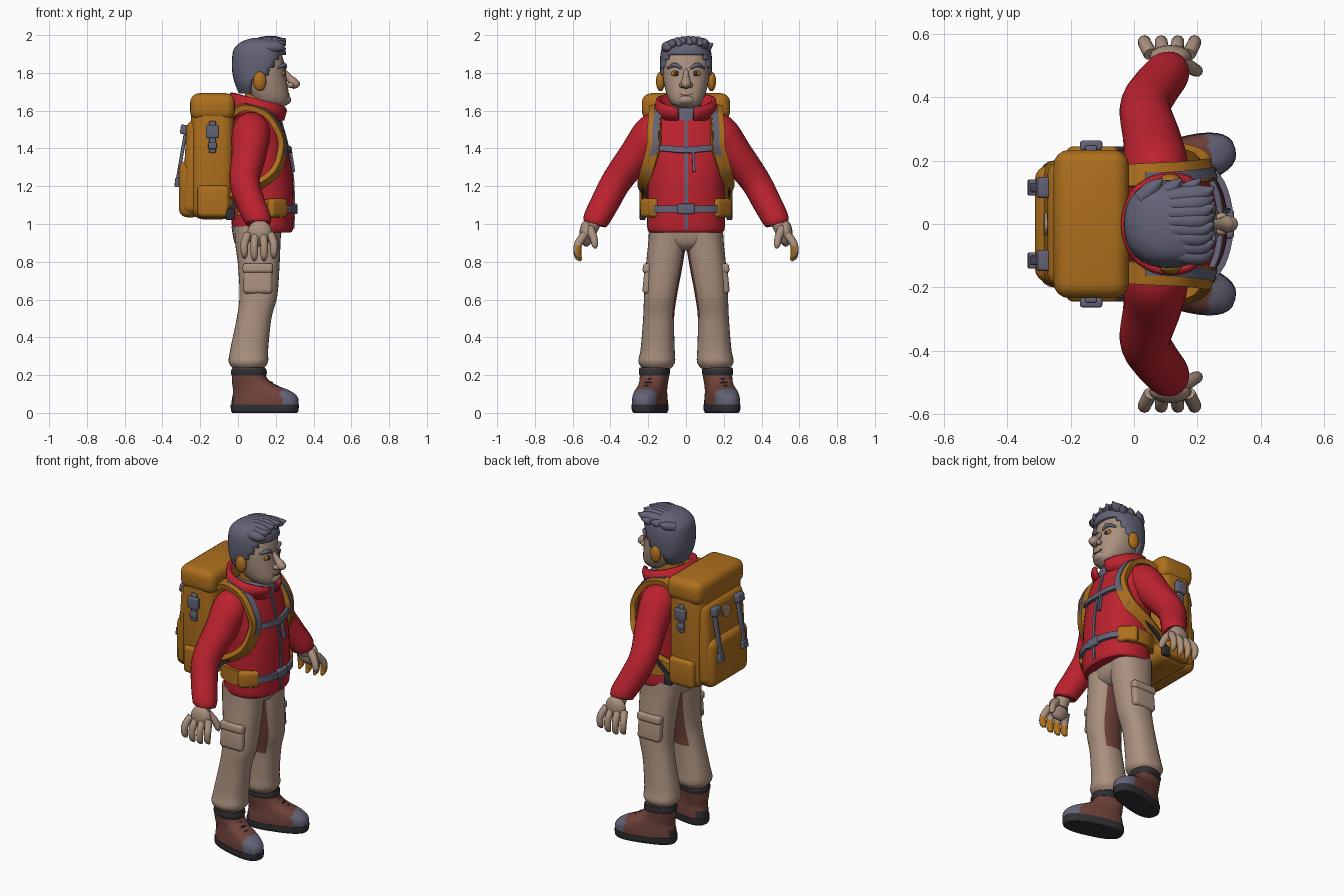
import bpy, bmesh, math
from mathutils import Vector, Matrix
from mathutils.bvhtree import BVHTree

if "Cube" in bpy.data.objects:
    bpy.data.objects.remove(bpy.data.objects["Cube"], do_unlink=True)


def material(name, *rgb):
    m = bpy.data.materials.new(name)
    m.use_nodes = True
    m.diffuse_color = (*rgb, 1)
    m.node_tree.nodes["Principled BSDF"].inputs["Base Color"].default_value = (*rgb, 1)
    return m


RED = material("jacket red", 0.5, 0.016, 0.028)
MUSTARD = material("mustard", 0.42, 0.16, 0.012)
TAN = material("tan", 0.4, 0.28, 0.21)
SLATE = material("slate", 0.125, 0.125, 0.185)
BROWN = material("boot brown", 0.16, 0.055, 0.042)
DARK = material("charcoal", 0.03, 0.03, 0.036)


def finish(name, bm, mats, rule=None):
    """Turn a bmesh into an object; rule(face) picks the colour of each face."""
    bmesh.ops.recalc_face_normals(bm, faces=bm.faces)
    if rule:
        for f in bm.faces:
            f.material_index = int(rule(f))
    me = bpy.data.meshes.new(name)
    bm.to_mesh(me)
    bm.free()
    for m in mats if isinstance(mats, tuple) else (mats,):
        me.materials.append(m)
    ob = bpy.data.objects.new(name, me)
    bpy.context.collection.objects.link(ob)
    bpy.ops.object.select_all(action="DESELECT")
    ob.select_set(True)
    bpy.context.view_layer.objects.active = ob
    bpy.ops.object.shade_smooth_by_angle(angle=math.radians(40))
    return ob


def smooth(pts, k=5):
    """Catmull-Rom resampling of tuples of any length."""
    p = [pts[0], *pts, pts[-1]]
    out = []
    for i in range(1, len(p) - 2):
        for j in range(k):
            t = j / k
            out.append([0.5 * (2 * b + (c - a) * t + (2 * a - 5 * b + 4 * c - d) * t * t
                        + (3 * b - a - 3 * c + d) * t ** 3)
                        for a, b, c, d in zip(*p[i - 1:i + 3])])
    return out + [list(pts[-1])]


def skin(rings):
    bm = bmesh.new()
    vs = [[bm.verts.new(v) for v in r] for r in rings]
    n = len(vs[0])
    for a, b in zip(vs, vs[1:]):
        for i in range(n):
            bm.faces.new((a[i], a[(i + 1) % n], b[(i + 1) % n], b[i]))
    bm.faces.new(vs[0])
    bm.faces.new(vs[-1])
    return bm


def loft(name, secs, mats, rule=None, power=2.3, n=32):
    """Horizontal superellipse sections: x, y, z, half depth, half width."""
    def point(x, y, z, rx, ry, a):
        c, s = math.cos(a), math.sin(a)
        return (x + rx * math.copysign(abs(c) ** (2 / power), c),
                y + ry * math.copysign(abs(s) ** (2 / power), s), z)
    rings = [[point(*q, math.tau * i / n) for i in range(n)] for q in smooth(secs)]
    return finish(name, skin(rings), mats, rule)


def tube(name, pts, mats, rule=None, n=14):
    """Round tube through x, y, z, radius."""
    q = smooth(pts)
    c = [Vector(p[:3]) for p in q]
    span = c[-1] - c[0]
    ref = Vector([float(i == min(range(3), key=lambda k: abs(span[k]))) for i in range(3)])
    rings = []
    for i, p in enumerate(c):
        t = c[min(i + 1, len(c) - 1)] - c[max(i - 1, 0)]
        u = t.cross(ref).normalized()
        v = t.cross(u).normalized()
        rings.append([p + q[i][3] * (u * math.cos(a) + v * math.sin(a))
                      for a in (math.tau * k / n for k in range(n))])
    return finish(name, skin(rings), mats, rule)


def band(name, pts, width, thick, mat, tree=None, centre=None, lift=0.0):
    """Flat strap, laid on a surface or facing away from a centre."""
    pos, nor = [], []
    for p in smooth(pts, 6):
        p = Vector(p)
        if tree:
            p, d, _, _ = tree.find_nearest(p)
        else:
            d = (p - Vector(centre)).normalized()
        pos.append(p + d * lift)
        nor.append(d)
    rings = []
    for i, (p, d) in enumerate(zip(pos, nor)):
        t = pos[min(i + 1, len(pos) - 1)] - pos[max(i - 1, 0)]
        w = t.cross(d).normalized() * width / 2
        h = d * thick / 2
        rings.append([p + w + h, p - w + h, p - w - h, p + w - h])
    return finish(name, skin(rings), mat)


def box(name, loc, size, mat, bevel=0.01, rot=(0, 0, 0)):
    bm = bmesh.new()
    bmesh.ops.create_cube(bm, size=1)
    bmesh.ops.scale(bm, vec=size, verts=bm.verts)
    bmesh.ops.bevel(bm, geom=bm.edges[:], offset=bevel, segments=4, profile=0.5, affect="EDGES")
    ob = finish(name, bm, mat)
    ob.location, ob.rotation_euler = loc, rot
    return ob


def ball(name, loc, size, mat):
    bm = bmesh.new()
    bmesh.ops.create_uvsphere(bm, u_segments=20, v_segments=12, radius=1)
    bmesh.ops.transform(bm, matrix=Matrix.Translation(loc) @ Matrix.Diagonal((*size, 1)), verts=bm.verts)
    return finish(name, bm, mat)


def surface(ob):
    return BVHTree.FromObject(ob, bpy.context.evaluated_depsgraph_get())


# Jacket body, inner shirt, neck and hips
jacket = loft("jacket", [(.13, 0, .955, .15, .19), (.13, 0, .98, .162, .205), (.13, 0, 1.1, .165, .205),
              (.125, 0, 1.25, .165, .205), (.115, 0, 1.4, .15, .21), (.105, 0, 1.5, .135, .205),
              (.1, 0, 1.57, .12, .165), (.1, 0, 1.6, .1, .12)], RED)
body = surface(jacket)
loft("shirt", [(.115, 0, 1.55, .115, .11), (.115, 0, 1.605, .105, .1), (.115, 0, 1.63, .08, .08)], SLATE)
loft("neck", [(.11, 0, 1.58, .085, .08), (.125, 0, 1.7, .085, .08)], MUSTARD)
loft("hips", [(.1, 0, .86, .08, .06), (.1, 0, .9, .118, .15), (.1, 0, .99, .135, .195)], TAN)

# Stand-up collar, open at the front
bm = bmesh.new()
rows = []
for i in range(33):
    a = math.radians(16 + i * 328 / 32)
    c, s = math.cos(a), math.sin(a)
    gap = max(0, c) ** 6
    rows.append([bm.verts.new((.11 + r * c, w * s, z)) for r, w, z in (
        (.13, .14, 1.55), (.145, .155, 1.6), (.14, .148, 1.66 - .035 * c - .02 * gap))])
for a, b in zip(rows, rows[1:]):
    for j in range(2):
        bm.faces.new((a[j], b[j], b[j + 1], a[j + 1]))
collar = finish("collar", bm, RED)
mod = collar.modifiers.new("thickness", "SOLIDIFY")
mod.thickness, mod.offset = .022, 0

# Zip, chest strap and hip belt
band("zip", [(.35, 0, .965), (.35, 0, 1.25), (.3, 0, 1.45), (.26, 0, 1.56)], .018, .012, SLATE, body)
band("zip_pull", [(.33, .04, 1.4), (.33, .045, 1.28)], .014, .02, SLATE, body, lift=.008)
band("chest_strap", [(.26, -.18, 1.41), (.32, 0, 1.4), (.26, .18, 1.41)], .032, .024, SLATE, body, lift=.006)
belt = [(0, .23), (.15, .23), (.27, .15), (.32, 0)]
belt = [(x, -y, 1.08) for x, y in belt] + [(x, y, 1.08) for x, y in belt[2::-1]]
band("hip_belt", belt, .036, .02, SLATE, body, lift=.008)
box("belt_buckle", (.3, 0, 1.08), (.03, .09, .055), SLATE, .008)

# Head and face
head = loft("head", [(.18, 0, 1.615, .05, .04), (.175, 0, 1.635, .088, .075), (.165, 0, 1.67, .105, .097),
            (.145, 0, 1.72, .12, .112), (.13, 0, 1.78, .125, .122), (.12, 0, 1.85, .125, .122),
            (.11, 0, 1.92, .11, .105), (.1, 0, 1.96, .06, .06)], TAN)
face = surface(head)
ball("chin", (.243, 0, 1.658), (.038, .05, .03), TAN)
tube("nose", [(.235, 0, 1.82, .012), (.27, 0, 1.775, .018), (.295, 0, 1.745, .027), (.285, 0, 1.72, .01)], TAN)
ball("nose_tip", (.3, 0, 1.742), (.028, .026, .024), TAN)
band("mouth", [(.3, -.045, 1.692), (.3, 0, 1.683), (.3, .045, 1.692)], .007, .008, BROWN, face)

# Hair cap trimmed along the hairline, with a swept quiff
hair = [(.09, 0, 1.69, .085, .09), (.095, 0, 1.74, .11, .125), (.105, 0, 1.8, .135, .136),
        (.11, 0, 1.87, .142, .138), (.115, 0, 1.93, .135, .128), (.125, 0, 1.968, .1, .1), (.13, 0, 1.985, .05, .05)]
cap = loft("hair", hair, SLATE)
bm = bmesh.new()
bm.from_mesh(cap.data)


def bare(c):
    return c.z < 1.89 and c.x > (.075 if c.z < 1.76 else .13 + (c.z - 1.76) * .7)


bmesh.ops.delete(bm, geom=[f for f in bm.faces if bare(f.calc_center_median())], context="FACES")
bm.to_mesh(cap.data)
bm.free()
mod = cap.modifiers.new("thickness", "SOLIDIFY")
mod.thickness = .022
for i in range(8):
    y = -.1 + .028 * i
    top = 1.965 - 2 * (y - .02) ** 2
    tube("hair_tuft", [(.04, y * .8, top - .02, .012), (.13, y * .9, top, .028),
         (.21, y, top, .028), (.252, y + .018, top - .01 + .025 * (i % 2), .004)], SLATE)
for x in (.06, .12, .18):
    tube("side_tuft", [(x - .04, .08, 1.93, .025), (x, .115, 1.94, .024), (x + .03, .142, 1.955, .003)], SLATE)

# Parts that come in left (+y) and right (-y) pairs
for s, side in ((1, "left_"), (-1, "right_")):
    def flip(pts):
        return [(p[0], s * p[1], *p[2:]) for p in pts]

    # Face details
    ball(side + "ear", (.115, s * .135, 1.755), (.035, .024, .052), MUSTARD)
    ball(side + "nostril", (.277, s * .02, 1.735), (.02, .016, .015), TAN)
    ball(side + "eye", (.239, s * .052, 1.797), (.012, .028, .016), MUSTARD)
    ball(side + "iris", (.247, s * .05, 1.797), (.008, .012, .013), DARK)
    tube(side + "brow", flip([(.25, .022, 1.822, .006), (.245, .06, 1.842, .012), (.213, .098, 1.825, .005)]), SLATE)

    # Sleeve and hand
    tube(side + "sleeve", flip([(.07, .1, 1.52, .075), (.07, .17, 1.485, .102), (.058, .26, 1.37, .092),
         (.035, .365, 1.23, .08), (.065, .425, 1.12, .076), (.105, .475, 1.025, .07), (.11, .485, 1.0, .058)]),
         RED, n=24)
    tube(side + "wrist", flip([(.105, .475, 1.04, .042), (.113, .515, .96, .042)]), TAN)
    ball(side + "palm", (.115, s * .528, .95), (.066, .036, .07), TAN)
    for i in range(4):
        x, drop = .052 + .04 * i, .012 * (i in (1, 2))
        out = (i - 1.5) * .012
        tube(side + "finger", flip([(x, .535, .945, .022), (x + out, .57, .895, .021),
             (x + out, .573, .845 - drop, .019), (x + out, .555, .818 - drop, .007)]), (TAN, MUSTARD),
             lambda f: f.calc_center_median().z < .88 and (f.normal.y * s < .3), n=10)
    tube(side + "thumb", flip([(.145, .51, .975, .026), (.185, .49, .93, .021), (.2, .482, .89, .018),
         (.202, .48, .87, .006)]), TAN, n=10)

    # Trouser leg with cargo pocket
    loft(side + "leg", flip([(.055, .155, .235, .08, .075), (.055, .155, .27, .104, .097), (.06, .15, .34, .1, .09),
         (.085, .145, .5, .092, .082), (.108, .135, .62, .1, .087), (.11, .115, .78, .11, .097),
         (.105, .1, .9, .12, .1), (.105, .095, .99, .125, .1)]), (TAN, BROWN),
         lambda f: f.normal.y * s < -.85 and .5 < f.calc_center_median().z < .88)
    box(side + "cargo_pocket", (.105, s * .2, .705), (.155, .05, .15), TAN, .02, (s * .1, 0, 0))
    box(side + "pocket_flap", (.105, s * .203, .765), (.16, .052, .05), TAN, .015, (s * .1, 0, 0))

    # Boot, turned outwards
    parts = [
        loft(side + "sole", [(.095, 0, 0, .175, .07), (.095, 0, .012, .182, .078), (.095, 0, .045, .184, .08)],
             DARK, power=2.6),
        loft(side + "boot", [(.095, 0, .035, .182, .078), (.097, 0, .08, .178, .077), (.08, 0, .115, .155, .073),
             (.035, 0, .15, .115, .07), (.01, 0, .19, .09, .073), (.008, 0, .24, .085, .075)], (BROWN, SLATE, DARK),
             lambda f: 1 if f.calc_center_median().x > .2 else 2 if f.calc_center_median().x < -.06
             and f.calc_center_median().z < .09 else 0, power=2.5),
        loft(side + "boot_cuff", [(.008, 0, .198, .092, .076), (.008, 0, .215, .095, .08), (.008, 0, .235, .09, .078)],
             DARK)]
    for i in range(4):
        x, z = .105 + .027 * i, .183 - .018 * i
        parts.append(tube(side + "lace", [(x - .02, -.05, z - .02, .005), (x, 0, z - .004, .006),
                          (x - .02, .05, z - .02, .005)], DARK, n=8))
    for p in parts:
        p.location, p.rotation_euler = (.05, s * .165, 0), (0, 0, s * .27)

    # Shoulder strap with webbing, belt wing and pouch
    path = flip([(-.04, .15, 1.58), (.04, .155, 1.62), (.15, .16, 1.585), (.22, .168, 1.49), (.237, .172, 1.4),
                 (.2, .205, 1.28), (.1, .22, 1.2), (-.03, .19, 1.14)])
    core = (.08, s * .12, 1.38)
    band(side + "shoulder_strap", path, .07, .03, MUSTARD, centre=core)
    inner = [(x, y - s * .012, z) for x, y, z in path[1:6]]
    band(side + "strap_webbing", inner, .034, .016, SLATE, centre=core, lift=.014)
    band(side + "belt_wing", flip([(-.04, .2, 1.09), (.05, .24, 1.09), (.15, .24, 1.085), (.24, .2, 1.08)]),
         .09, .024, MUSTARD, body, lift=.008)
    box(side + "belt_pouch", (.205, s * .188, 1.085), (.12, .055, .1), MUSTARD, .02, (0, 0, -s * .75))
    band(side + "lower_strap", flip([(.1, .226, 1.2), (.03, .23, 1.14), (-.05, .23, 1.07)]), .024, .012, DARK,
         centre=(.05, 0, 1.15))

    # Backpack side pocket, buckles and rear straps
    box(side + "side_pocket", (-.13, s * .215, 1.12), (.17, .06, .17), MUSTARD, .025)
    box(side + "side_strap", (-.135, s * .238, 1.46), (.035, .02, .17), SLATE, .006)
    box(side + "side_buckle", (-.135, s * .248, 1.49), (.07, .03, .07), SLATE, .008)
    box(side + "side_clip", (-.135, s * .245, 1.415), (.045, .025, .035), SLATE, .006)
    box(side + "base_tab", (-.04, s * .23, 1.05), (.05, .03, .06), DARK, .008)
    box(side + "rear_strap", (-.298, s * .115, 1.365), (.018, .03, .32), SLATE, .005, (0, .17, 0))
    box(side + "rear_buckle", (-.285, s * .115, 1.5), (.04, .065, .05), SLATE, .008, (0, .17, 0))
    box(side + "rear_clip", (-.322, s * .115, 1.22), (.025, .05, .05), SLATE, .006, (0, .1, 0))

# Backpack body, lid and rear panels
box("pack_body", (-.135, 0, 1.355), (.225, .45, .66), MUSTARD, .06)
box("pack_lid", (-.135, 0, 1.62), (.238, .468, .145), MUSTARD, .05)
box("pack_panel", (-.23, 0, 1.3), (.11, .4, .5), MUSTARD, .045, (0, .06, 0))
box("pack_pocket", (-.255, 0, 1.185), (.115, .37, .3), MUSTARD, .045)
bm = bmesh.new()
bmesh.ops.create_cone(bm, cap_ends=True, segments=28, radius1=.036, radius2=.036, depth=.012)
patch = finish("round_patch", bm, TAN)
patch.location, patch.rotation_euler = (-.278, 0, 1.46), (0, math.pi / 2 + .06, 0)
